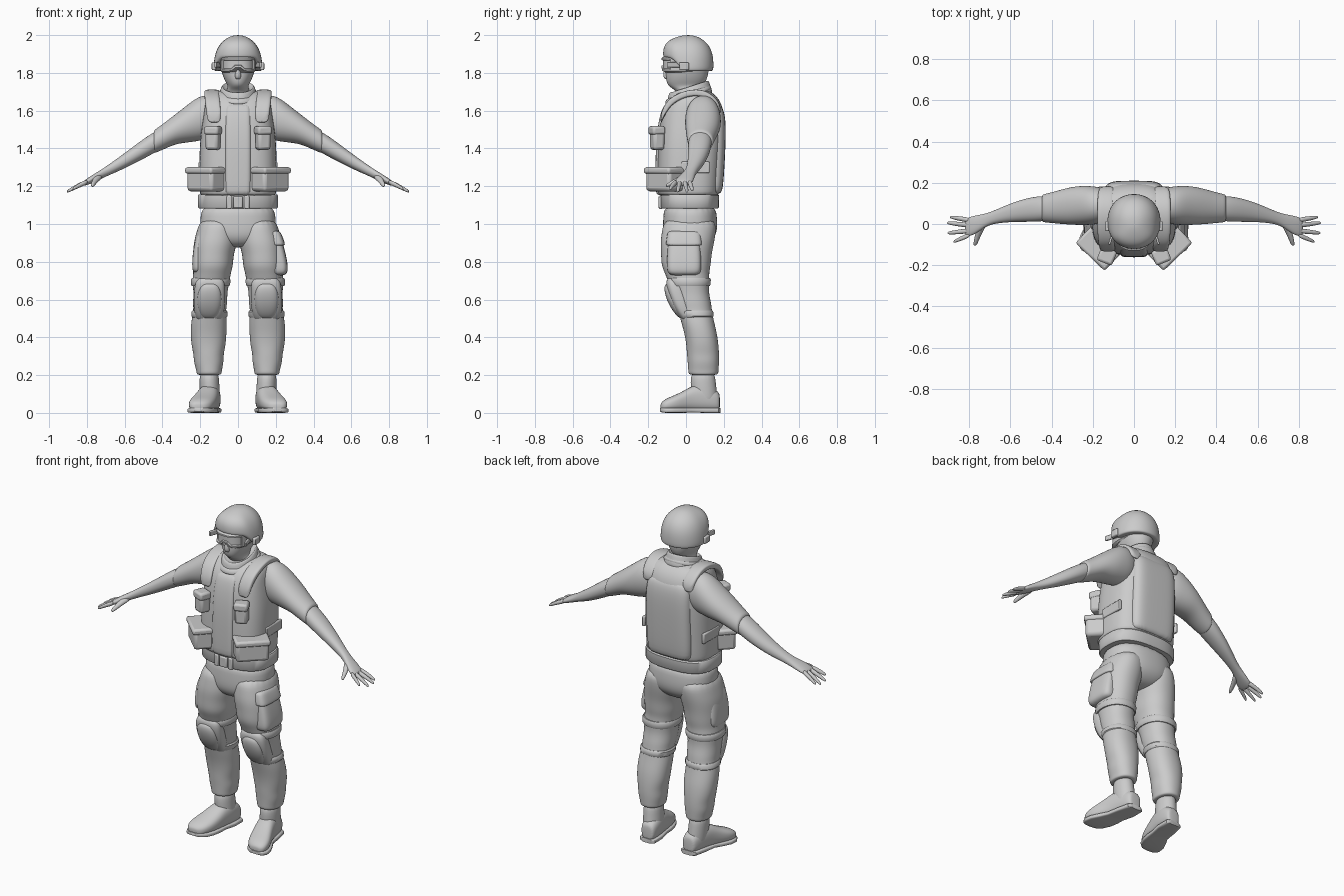
import bpy, bmesh, math
from mathutils import Matrix

grey = bpy.data.materials.new("plain_grey")
grey.diffuse_color = (0.6, 0.6, 0.6, 1)


def finish(name, bm, mirror=False, soft=True, bevel=0.0):
    bmesh.ops.recalc_face_normals(bm, faces=bm.faces)
    me = bpy.data.meshes.new(name)
    bm.to_mesh(me)
    bm.free()
    me.materials.append(grey)
    ob = bpy.data.objects.new(name, me)
    bpy.context.collection.objects.link(ob)
    if soft:
        for p in me.polygons:
            p.use_smooth = True
        ob.modifiers.new("smooth", 'SUBSURF').levels = 2
        ob.modifiers["smooth"].render_levels = 2
    else:
        if bevel:
            b = ob.modifiers.new("bevel", 'BEVEL')
            b.width, b.segments, b.limit_method = bevel, 2, 'ANGLE'
        bpy.ops.object.select_all(action='DESELECT')
        ob.select_set(True)
        bpy.context.view_layer.objects.active = ob
        bpy.ops.object.shade_smooth_by_angle(angle=math.radians(40))
    if mirror:
        ob.modifiers.new("mirror", 'MIRROR').use_mirror_merge = False
    return ob


def loft(name, axis, rings, n=2.0, segs=20, mirror=False, soft=True, bevel=0.0, shape=None, edit=None):
    """Skin superellipse rings (t, u, v, ru, rv) stacked along an axis."""
    bm = bmesh.new()
    rows = []
    for t, u, v, ru, rv in rings:
        row = []
        for i in range(segs):
            a = 2 * math.pi * (i + 0.5) / segs
            c, s = math.cos(a), math.sin(a)
            p = u + ru * math.copysign(abs(c) ** (2 / n), c)
            q = v + rv * math.copysign(abs(s) ** (2 / n), s)
            co = {'x': (t, p, q), 'y': (p, t, q), 'z': (p, q, t)}[axis]
            row.append(bm.verts.new(shape(*co) if shape else co))
        rows.append(row)
    for a, b in zip(rows, rows[1:]):
        for i in range(segs):
            j = (i + 1) % segs
            bm.faces.new((a[i], a[j], b[j], b[i]))
    bm.faces.new(rows[0])
    bm.faces.new(rows[-1])
    if edit:
        bmesh.ops.recalc_face_normals(bm, faces=bm.faces)
        edit(bm)
    return finish(name, bm, mirror, soft, bevel)


def box(name, loc, size, turn=0.0, tilt=0.0, bevel=0.012, mirror=True):
    bm = bmesh.new()
    m = (Matrix.Translation(loc) @ Matrix.Rotation(math.radians(turn), 4, 'Z')
         @ Matrix.Rotation(math.radians(tilt), 4, 'X') @ Matrix.Diagonal((*size, 1)))
    bmesh.ops.create_cube(bm, size=1, matrix=m)
    return finish(name, bm, mirror, False, bevel)


# Head and neck
loft("head", 'z', [(1.60, 0, .04, .075, .075), (1.70, 0, .035, .07, .075), (1.725, 0, -.005, .05, .085),
                   (1.75, 0, .0, .066, .105), (1.79, 0, .005, .084, .115), (1.85, 0, .01, .098, .115),
                   (1.92, 0, .01, .09, .1)], n=2.1)
loft("nose", 'z', [(1.765, 0, -.1, .014, .012), (1.785, 0, -.108, .018, .018), (1.84, 0, -.1, .01, .012)], segs=10)


# Helmet, raised over the brow
def brow(x, y, z):
    s = min(1, max(0, (-.005 - y) / .08))
    return x, y, 2 - (2 - z) * (1 - .38 * s * s * (3 - 2 * s))


loft("helmet", 'z', [(1.806, 0, .012, .118, .122), (1.812, 0, .012, .131, .134), (1.85, 0, .012, .13, .135),
                     (1.90, 0, .012, .123, .131), (1.95, 0, .012, .101, .11), (1.985, 0, .012, .062, .068),
                     (2.0, 0, .012, .022, .024)], n=2.1, segs=24, shape=brow)


# Goggles with a nose notch and sunken lens
def notch(x, y, z):
    return x, y, z + (.03 * max(0, 1 - abs(x) / .035) if z < 1.83 and y < 0 else 0)


def lens(bm):
    fs = [f for f in bm.faces if f.normal.y < -.25 and abs(f.normal.z) < .3 and len(f.verts) == 4]
    bmesh.ops.inset_region(bm, faces=fs, thickness=.009, depth=0)
    bmesh.ops.inset_region(bm, faces=fs, thickness=.003, depth=-.008)


loft("goggles", 'z', [(1.803, 0, -.02, .085, .098), (1.811, 0, -.02, .094, .11), (1.878, 0, -.02, .094, .11),
                      (1.886, 0, -.02, .085, .1)], n=2.5, segs=36, soft=False, shape=notch, edit=lens)
box("goggle_clip", (.128, -.01, 1.835), (.022, .05, .042), bevel=.006)
box("goggle_strap", (.108, -.06, 1.843), (.012, .085, .03), turn=17, bevel=.004)


# Collar, sloping down to the front
def slope(x, y, z):
    return x, y, z + .32 * (y - .03)


loft("collar", 'z', [(1.63, 0, .02, .125, .125), (1.675, 0, .02, .112, .12), (1.70, 0, .015, .098, .115),
                     (1.728, 0, .015, .09, .108), (1.735, 0, .015, .08, .098), (1.715, 0, .015, .072, .085)],
     shape=slope)
loft("collar_fold", 'z', [(1.672, 0, .012, .112, .118), (1.682, 0, .012, .118, .126), (1.70, 0, .012, .106, .121),
                          (1.71, 0, .012, .09, .1)], shape=slope)

# Vest body, panels and straps
loft("vest", 'z', [(1.145, 0, .015, .195, .155), (1.16, 0, .012, .205, .165), (1.25, 0, .015, .206, .168),
                   (1.40, 0, .022, .205, .172), (1.50, 0, .03, .195, .172), (1.58, 0, .035, .182, .168),
                   (1.64, 0, .04, .175, .148), (1.68, 0, .045, .158, .115), (1.71, 0, .05, .115, .07)], n=2.9, segs=28)
loft("back_plate", 'z', [(1.155, 0, .1, .13, .08), (1.175, 0, .1, .148, .096), (1.35, 0, .1, .15, .107),
                         (1.52, 0, .1, .15, .113), (1.60, 0, .1, .145, .103), (1.64, 0, .09, .12, .088)], n=4.5, segs=28)
loft("front_flap", 'z', [(1.15, 0, -.07, .068, .085), (1.165, 0, -.07, .072, .092), (1.40, 0, -.07, .073, .092),
                         (1.52, 0, -.06, .072, .09), (1.60, 0, -.04, .07, .092), (1.65, 0, -.03, .066, .076)], n=6, segs=28)
loft("shoulder_strap", 'y', [(-.135, .125, 1.55, .036, .03), (-.115, .13, 1.60, .038, .03), (-.085, .135, 1.645, .039, .022),
                             (-.03, .138, 1.68, .04, .018), (.04, .138, 1.698, .04, .017), (.10, .138, 1.69, .04, .018),
                             (.15, .136, 1.655, .039, .024), (.185, .13, 1.60, .036, .03)], n=4, mirror=True)
box("side_strap", (.2, .05, 1.30), (.018, .15, .06), bevel=.006)

# Pouches
box("waist_pouch", (.168, -.112, 1.235), (.185, .115, .125), turn=44, bevel=.018)
box("waist_pouch_flap", (.17, -.114, 1.283), (.196, .126, .035), turn=44, bevel=.012)
box("chest_pouch", (.132, -.152, 1.45), (.072, .065, .115), turn=22, bevel=.016)
box("chest_pouch_flap", (.132, -.155, 1.495), (.08, .072, .045), turn=22, bevel=.012)

# Belt and buckle
loft("belt", 'z', [(1.083, 0, .02, .207, .15), (1.09, 0, .02, .212, .155), (1.15, 0, .02, .212, .156),
                   (1.157, 0, .02, .207, .15)], n=2.7, segs=40, soft=False)
box("buckle", (0, -.135, 1.115), (.05, .022, .062), bevel=.006, mirror=False)
box("buckle_end", (.046, -.134, 1.115), (.028, .022, .07), bevel=.006)

# Trousers
loft("hips", 'z', [(1.11, 0, .02, .19, .135), (1.04, 0, .022, .2, .143), (.98, 0, .022, .203, .146),
                   (.93, 0, .018, .185, .138), (.89, 0, .012, .12, .105), (.875, 0, .01, .06, .06)], n=2.4, segs=24)
loft("trouser_leg", 'z', [(1.04, .105, .022, .092, .138), (.96, .112, .016, .108, .145), (.90, .12, .006, .117, .144),
                          (.84, .13, .002, .108, .135), (.78, .133, .0, .108, .132), (.74, .137, .005, .1, .118),
                          (.70, .143, .014, .1, .112), (.64, .146, .025, .09, .095), (.58, .148, .037, .092, .098),
                          (.54, .15, .048, .086, .09), (.48, .154, .062, .096, .088), (.42, .156, .078, .096, .087),
                          (.36, .156, .087, .092, .086), (.31, .156, .09, .08, .086), (.27, .155, .092, .08, .084),
                          (.225, .153, .092, .068, .081), (.205, .153, .092, .067, .08), (.2, .153, .092, .055, .06)],
     n=2.2, mirror=True)

# Thigh pockets, fuller on one side
loft("cargo_pocket", 'z', [(.725, .2, -.01, .045, .07), (.745, .205, -.01, .062, .092), (.80, .202, -.01, .06, .092),
                           (.88, .186, -.01, .058, .088), (.95, .172, -.01, .05, .08), (.97, .165, -.01, .035, .06)], n=4)
loft("flat_pocket", 'z', [(.74, -.195, -.005, .04, .065), (.76, -.195, -.005, .05, .088), (.86, -.185, -.005, .055, .088),
                          (.94, -.172, -.005, .05, .08), (.96, -.165, -.005, .035, .06)], n=4)
loft("pocket_flap", 'z', [(.885, .188, -.01, .058, .095), (.89, .19, -.01, .062, .098), (.955, .173, -.01, .056, .09),
                          (.965, .17, -.01, .045, .08)], n=4)


# Knee pads, leaning back at the bottom
def lean(x, y, z):
    return x, y - .42 * (z - .59), z


loft("knee_cushion", 'z', [(.475, .152, -.015, .04, .025), (.49, .152, -.025, .07, .04), (.55, .152, -.033, .083, .05),
                           (.64, .15, -.03, .084, .05), (.70, .148, -.018, .078, .045), (.72, .147, -.005, .05, .03)],
     n=3, mirror=True, shape=lean)
loft("knee_shell", 'z', [(.495, .152, -.04, .025, .02), (.51, .152, -.048, .05, .033), (.56, .152, -.055, .066, .043),
                         (.62, .151, -.055, .068, .043), (.67, .15, -.048, .055, .036), (.69, .15, -.04, .03, .02)],
     n=2.5, mirror=True, shape=lean)
loft("knee_strap_upper", 'z', [(.672, .145, .018, .1, .109), (.68, .145, .018, .104, .113), (.705, .144, .016, .105, .116),
                               (.713, .144, .016, .1, .112)], n=2.2, segs=28, mirror=True, soft=False)
loft("knee_strap_lower", 'z', [(.505, .151, .053, .09, .088), (.512, .151, .053, .096, .093), (.535, .15, .05, .096, .095),
                               (.542, .15, .049, .09, .09)], n=2.2, segs=28, mirror=True, soft=False)

# Boots, toes turned out
loft("boot_shaft", 'z', [(.03, .145, .105, .05, .06), (.09, .148, .098, .054, .07), (.16, .152, .09, .053, .068),
                         (.23, .153, .09, .05, .062)], mirror=True)
loft("boot_foot", 'y', [(.18, .137, .055, .03, .04), (.17, .138, .062, .046, .055), (.10, .146, .08, .056, .075),
                        (.04, .158, .077, .058, .072), (-.01, .172, .062, .064, .056), (-.06, .189, .05, .07, .044),
                        (-.105, .201, .042, .062, .034), (-.128, .207, .035, .042, .024), (-.135, .209, .033, .02, .014)],
     n=2.5, mirror=True)
loft("boot_sole", 'y', [(.182, .136, .013, .032, .013), (.172, .138, .013, .05, .013), (.10, .146, .013, .058, .013),
                        (.03, .16, .014, .056, .012), (-.01, .172, .013, .066, .013), (-.06, .189, .013, .074, .013),
                        (-.105, .202, .013, .066, .013), (-.128, .208, .015, .046, .012), (-.138, .211, .017, .022, .009)],
     n=5, segs=24, mirror=True, soft=False)

# Arms: sleeve, forearm with palm
loft("sleeve", 'x', [(.09, .09, 1.57, .06, .085), (.16, .09, 1.568, .09, .12), (.215, .09, 1.555, .096, .118),
                     (.27, .09, 1.53, .096, .1), (.33, .086, 1.503, .089, .08), (.39, .08, 1.466, .077, .07),
                     (.43, .077, 1.443, .07, .064), (.445, .076, 1.435, .067, .061), (.448, .076, 1.433, .05, .045)],
     n=2.1, mirror=True)
loft("forearm_hand", 'x', [(.38, .078, 1.465, .055, .05), (.44, .075, 1.434, .063, .057), (.50, .07, 1.398, .06, .053),
                           (.56, .062, 1.36, .052, .046), (.62, .05, 1.323, .042, .038), (.69, .03, 1.283, .03, .028),
                           (.73, .014, 1.26, .034, .024), (.775, -.006, 1.236, .047, .021), (.81, -.016, 1.218, .046, .016),
                           (.82, -.018, 1.213, .036, .01)], n=2.2, mirror=True)

# Fingers and thumb
tips = [(.018, .893, .034, 1.178), (-.007, .907, .006, 1.170), (-.032, .905, -.044, 1.171), (-.052, .876, -.086, 1.184)]
for i, (y0, x1, y1, z1) in enumerate(tips):
    rings = []
    for f, r in ((0, .0125), (.35, .0125), (.7, .0105), (.93, .008), (1, .004)):
        x = .795 + (x1 - .795) * f
        rings.append((x, y0 + (y1 - y0) * f, 1.224 + (z1 - 1.224) * f + .012 * f * (1 - f), r, r * 1.1))
    loft("finger_%d" % (i + 1), 'x', rings, segs=10, mirror=True)
loft("thumb", 'y', [(.0, .732, 1.255, .022, .018), (-.035, .75, 1.238, .018, .017), (-.07, .762, 1.22, .014, .014),
                    (-.098, .77, 1.206, .01, .011), (-.106, .772, 1.202, .005, .005)], segs=10, mirror=True)
